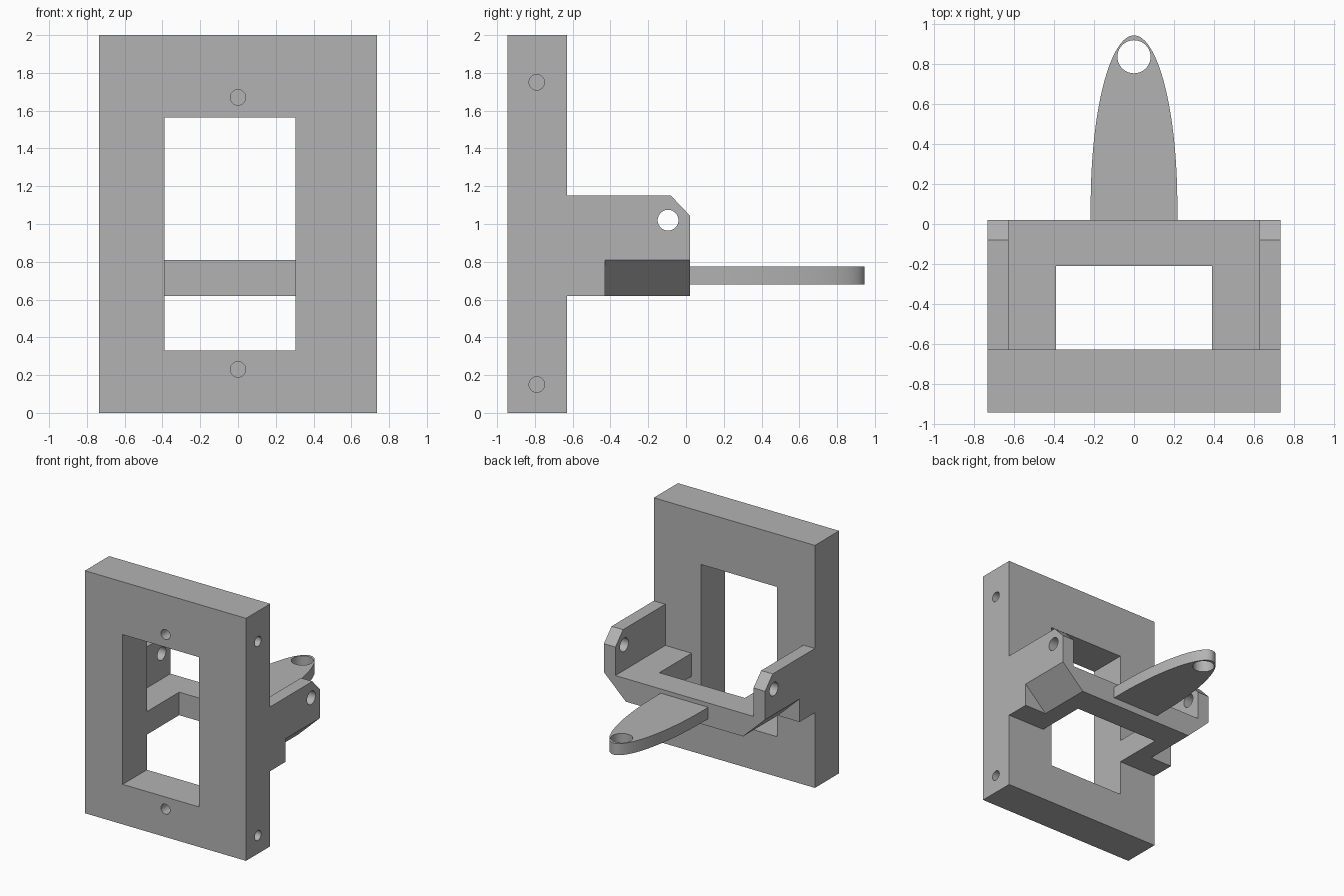
import bpy, bmesh, math

cube = bpy.data.objects.get("Cube")
if cube:
    bpy.data.objects.remove(cube, do_unlink=True)

# Single flat colour
grey = bpy.data.materials.new("plain_grey")
grey.use_nodes = True
colour = (0.45, 0.45, 0.45, 1)
grey.diffuse_color = colour
grey.node_tree.nodes["Principled BSDF"].inputs["Base Color"].default_value = colour

PLACE = {
    "x": lambda a, b, d: (d, a, b),
    "y": lambda a, b, d: (a, d, b),
    "z": lambda a, b, d: (a, b, d),
}


def prism(name, outline, axis, lo, hi):
    """Extrude a flat outline along an axis."""
    bm = bmesh.new()
    ends = [[bm.verts.new(PLACE[axis](a, b, d)) for a, b in outline] for d in (lo, hi)]
    for ring in ends:
        bm.faces.new(ring)
    n = len(outline)
    for i in range(n):
        j = (i + 1) % n
        bm.faces.new((ends[0][i], ends[0][j], ends[1][j], ends[1][i]))
    bmesh.ops.recalc_face_normals(bm, faces=bm.faces)
    mesh = bpy.data.meshes.new(name)
    bm.to_mesh(mesh)
    bm.free()
    mesh.materials.append(grey)
    obj = bpy.data.objects.new(name, mesh)
    bpy.context.collection.objects.link(obj)
    return obj


def rect(a0, a1, b0, b1):
    return [(a0, b0), (a1, b0), (a1, b1), (a0, b1)]


def circle(a, b, r, n=40):
    return [(a + r * math.cos(math.tau * i / n), b + r * math.sin(math.tau * i / n))
            for i in range(n)]


def carve(obj, cutters):
    """Cut every helper out of the part, then drop the helpers."""
    for cutter in cutters:
        cutter.hide_render = True
        mod = obj.modifiers.new(cutter.name, "BOOLEAN")
        mod.operation = "DIFFERENCE"
        mod.solver = "EXACT"
        mod.object = cutter
    deps = bpy.context.evaluated_depsgraph_get()
    mesh = bpy.data.meshes.new_from_object(obj.evaluated_get(deps))
    obj.modifiers.clear()
    obj.data = mesh
    for cutter in cutters:
        bpy.data.objects.remove(cutter, do_unlink=True)


W = 0.735                           # half width
FRONT, BACK, END = -0.945, -0.63, 0.02
LOW, DECK, TOP = 0.62, 0.81, 1.15   # bracket heights

# Wall plate with the bracket behind it, carved from one side profile
body = prism("plate_and_bracket", [
    (FRONT, 0), (BACK, 0), (BACK, LOW), (END, LOW), (END, 1.045),
    (-0.08, TOP), (BACK, TOP), (BACK, 2), (FRONT, 2)], "x", -W, W)

cuts = [
    prism("gap_between_arms", rect(BACK, 0.2, DECK, 1.3), "x", -0.63, 0.63),
    prism("deck_opening", rect(-0.39, 0.39, BACK, -0.21), "z", 0.5, 0.9),
    prism("window", rect(-0.39, 0.305, 0.33, 1.565), "y", -1.1, -0.45),
    prism("arm_holes", circle(-0.095, 1.02, 0.055), "x", -1, 1),
]
# Sloped lower corners of the bracket
for s in (-1, 1):
    cuts.append(prism("lower_corner", [(s * 0.755, 0.829), (s * 0.515, 0.601),
                                       (s * 0.755, 0.601)], "y", -0.43, 0.1))
# Blind screw holes in the front and in one side
for z in (0.23, 1.67):
    cuts.append(prism("front_screw_hole", circle(0, z, 0.041), "y", -1, -0.74))
for z in (0.15, 1.75):
    cuts.append(prism("side_screw_hole", circle(-0.79, z, 0.041), "x", 0.45, 0.8))
carve(body, cuts)

# Half-oval tongue with an eyelet
base, tip, half = 0.1, 0.945, 0.217
steps = 64
oval = [(half * math.cos(math.pi * i / steps), base + (tip - base) * math.sin(math.pi * i / steps))
        for i in range(steps + 1)]
tongue = prism("tongue", [(half, END)] + oval + [(-half, END)], "z", 0.68, 0.775)
carve(tongue, [prism("eyelet", circle(0, 0.838, 0.083), "z", 0.5, 0.9)])

# Smooth the curved walls, keep the edges sharp
bpy.ops.object.select_all(action="DESELECT")
for part in (body, tongue):
    part.select_set(True)
bpy.context.view_layer.objects.active = body
bpy.ops.object.shade_smooth_by_angle(angle=math.radians(30))
